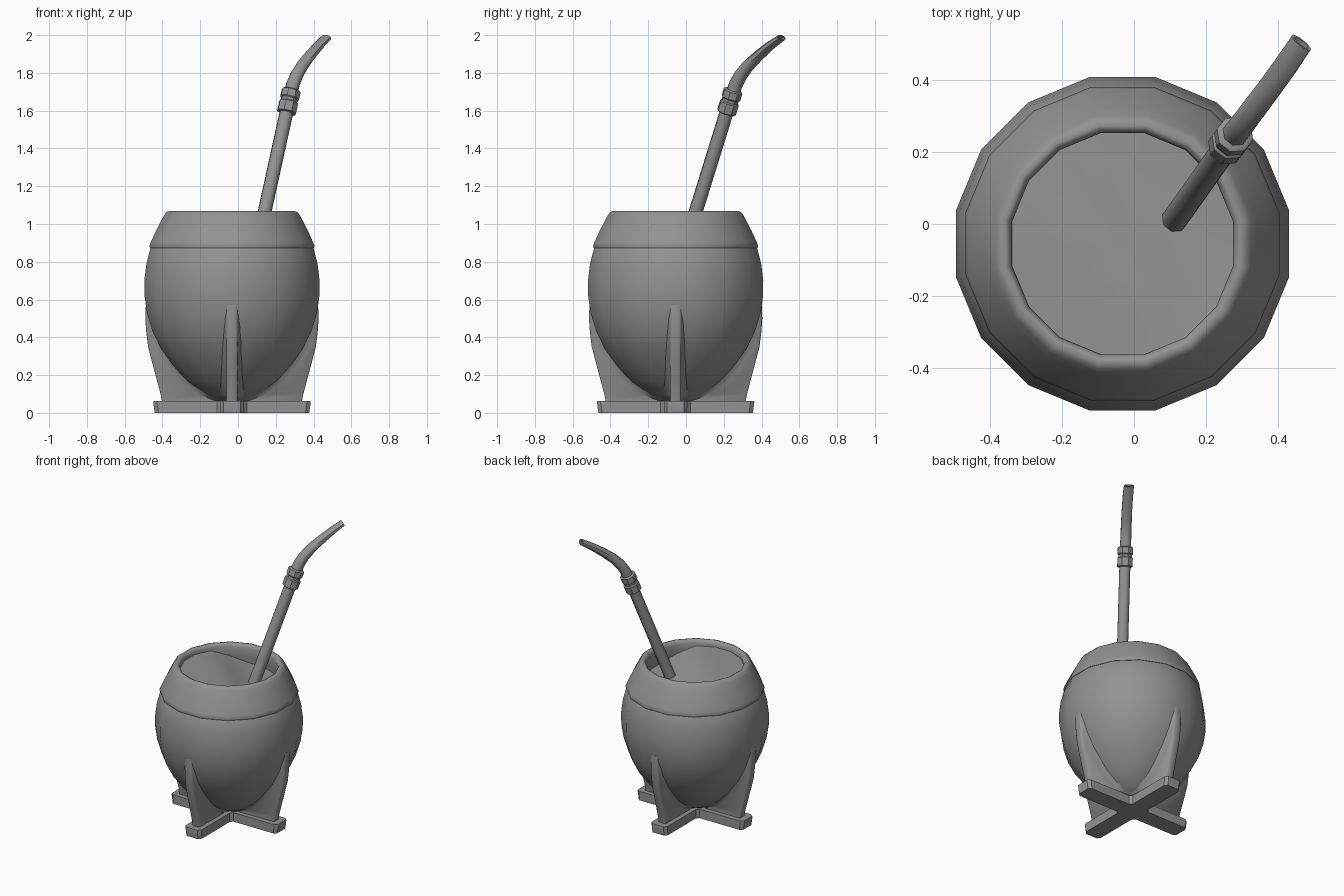
import bpy, bmesh, math
from mathutils import Vector

if "Cube" in bpy.data.objects:
    bpy.data.objects.remove(bpy.data.objects["Cube"])

CX, CY = -0.032, -0.055          # axis of the cup
SIDES = 16
K = 1 / math.cos(math.pi / SIDES)  # half-width to corner radius

grey = bpy.data.materials.new("dark_grey")
grey.diffuse_color = (.29, .29, .29, 1)
grey.use_nodes = True
grey.node_tree.nodes["Principled BSDF"].inputs["Base Color"].default_value = grey.diffuse_color


def finish(name, bm, angle=40):
    bmesh.ops.remove_doubles(bm, verts=bm.verts, dist=1e-5)
    bmesh.ops.recalc_face_normals(bm, faces=bm.faces)
    me = bpy.data.meshes.new(name)
    bm.to_mesh(me)
    bm.free()
    me.materials.append(grey)
    ob = bpy.data.objects.new(name, me)
    bpy.context.collection.objects.link(ob)
    bpy.ops.object.select_all(action='DESELECT')
    ob.select_set(True)
    bpy.context.view_layer.objects.active = ob
    bpy.ops.object.shade_smooth_by_angle(angle=math.radians(angle))
    return ob


def skin(bm, rings, caps=(False, False)):
    """Join successive closed rings of points with quads."""
    vs = [[bm.verts.new(p) for p in r] for r in rings]
    n = len(vs[0])
    for a, b in zip(vs, vs[1:]):
        for i in range(n):
            j = (i + 1) % n
            bm.faces.new((a[i], a[j], b[j], b[i]))
    if caps[0]:
        bm.faces.new(vs[0])
    if caps[1]:
        bm.faces.new(vs[-1])


def circle(r, z):
    return [Vector((CX + r * K * math.cos((i + .5) * math.tau / SIDES),
                    CY + r * K * math.sin((i + .5) * math.tau / SIDES), z))
            for i in range(SIDES)]


def lathe(name, profile, caps=(False, False), angle=40):
    bm = bmesh.new()
    skin(bm, [circle(r, z) for r, z in profile], caps)
    return finish(name, bm, angle)


# Gourd body
BODY = [(.06, .062), (.15, .10), (.235, .165), (.31, .25), (.375, .34), (.42, .43),
        (.45, .53), (.463, .62), (.464, .70), (.453, .79), (.431, .875), (.42, .89)]
lathe("gourd_body", BODY, (True, False))

# Collar around the mouth, with rounded lip and inner wall
lathe("rim_collar", [(.42, .872), (.434, .874), (.437, .884), (.430, .903), (.404, .96),
                     (.376, 1.015), (.357, 1.05), (.345, 1.064), (.328, 1.07),
                     (.316, 1.064), (.308, 1.045), (.312, .98), (.32, .90)], angle=65)

# Herb filling: heaped to one side, lower by the straw
bm = bmesh.new()


def herb(p):
    t = ((p.x - CX + p.y - CY) * .707 + .10) / .30
    t = min(1, max(0, t))
    p.z = 1.03 - .09 * t * t * (3 - 2 * t)
    return p


skin(bm, [[herb(p) for p in circle(r, 0)] for r in (.313, .25, .19, .13, .07, .02)],
     (False, True))
finish("herb_filling", bm)

# Four legs: thin webs flaring where they meet the body
LEG = [(.06, .37, .03), (.10, .378, .13), (.165, .395, .22), (.25, .418, .30),
       (.35, .444, .37), (.43, .454, .41), (.50, .459, .433), (.57, .456, .44)]
for k, side in enumerate(("right", "back", "left", "front")):
    a = k * math.pi / 2
    rings = []
    for z, ro, rb in LEG:
        t = .028
        f = .02 + .035 * max(0, 1 - z / .5)
        mid = min(rb + .05, ro - .010)
        sec = [(ro, -t * .75), (ro, t * .75), (ro - .005, t), (mid, t + .003),
               (rb - .01, t + f), (rb - .01, -t - f), (mid, -t - .003), (ro - .005, -t)]
        rings.append([(CX + u * math.cos(a) - v * math.sin(a),
                       CY + u * math.sin(a) + v * math.cos(a), z) for u, v in sec])
    bm = bmesh.new()
    skin(bm, rings, (True, True))
    finish(side + "_leg", bm, 60)

# Cross-shaped foot
outline = []
w = .062
for k in range(4):
    c, s = math.cos(k * math.pi / 2), math.sin(k * math.pi / 2)
    for u, v in ((.08, -w), (.395, -w), (.415, -.045), (.415, .045), (.395, w), (.08, w)):
        outline.append((u * c - v * s, u * s + v * c))
bm = bmesh.new()
skin(bm, [[(CX + x * f, CY + y * f, z) for x, y in outline]
          for z, f in ((0, .985), (.057, 1.005), (.064, 1.0))], (True, True))
finish("cross_foot", bm, 30)


def tube(stations, sides=8):
    """Sweep an ellipse: station = (centre, width radius, thickness radius)."""
    pts = [Vector(s[0]) for s in stations]
    across = Vector((.78, -.62, 0)).normalized()
    rings = []
    for i, (_, rw, rt) in enumerate(stations):
        d = (pts[min(i + 1, len(pts) - 1)] - pts[max(i - 1, 0)]).normalized()
        n = d.cross(across).normalized()
        rings.append([pts[i] + across * rw * math.cos((j + .5) * math.tau / sides)
                      + n * rt * math.sin((j + .5) * math.tau / sides)
                      for j in range(sides)])
    return rings


def on_stem(z):
    return (.142 + .22 * (z - 1.07), .053 + .31 * (z - 1.07), z)


# Straight straw stem
bm = bmesh.new()
skin(bm, tube([(on_stem(.90), .038, .038), (on_stem(1.70), .038, .038)]), (True, True))
finish("straw_stem", bm, 50)

# Double collar on the straw, with a narrow neck between
COLLAR = [(1.588, .046), (1.592, .053), (1.642, .053), (1.648, .046),
          (1.662, .046), (1.668, .053), (1.704, .053), (1.710, .044)]
bm = bmesh.new()
skin(bm, tube([(on_stem(z), r, r) for z, r in COLLAR]), (True, True))
finish("straw_collar", bm, 40)

# Bent, flattened mouthpiece with an open end
path = [((.279, .247, 1.69), .038, .038), ((.291, .264, 1.74), .038, .037),
        ((.311, .290, 1.788), .037, .035), ((.340, .329, 1.838), .037, .032),
        ((.380, .382, 1.89), .036, .028), ((.424, .443, 1.942), .036, .023),
        ((.466, .505, 1.986), .035, .018)]
rings = tube(path)
tip = sum(rings[-1], Vector()) / len(rings[-1])
inner = [tip + (p - tip) * .7 for p in rings[-1]]
back = Vector((-.03, -.04, -.03))
rings += [inner, [p + back for p in inner]]
bm = bmesh.new()
skin(bm, rings, (True, True))
finish("straw_mouthpiece", bm, 50)
